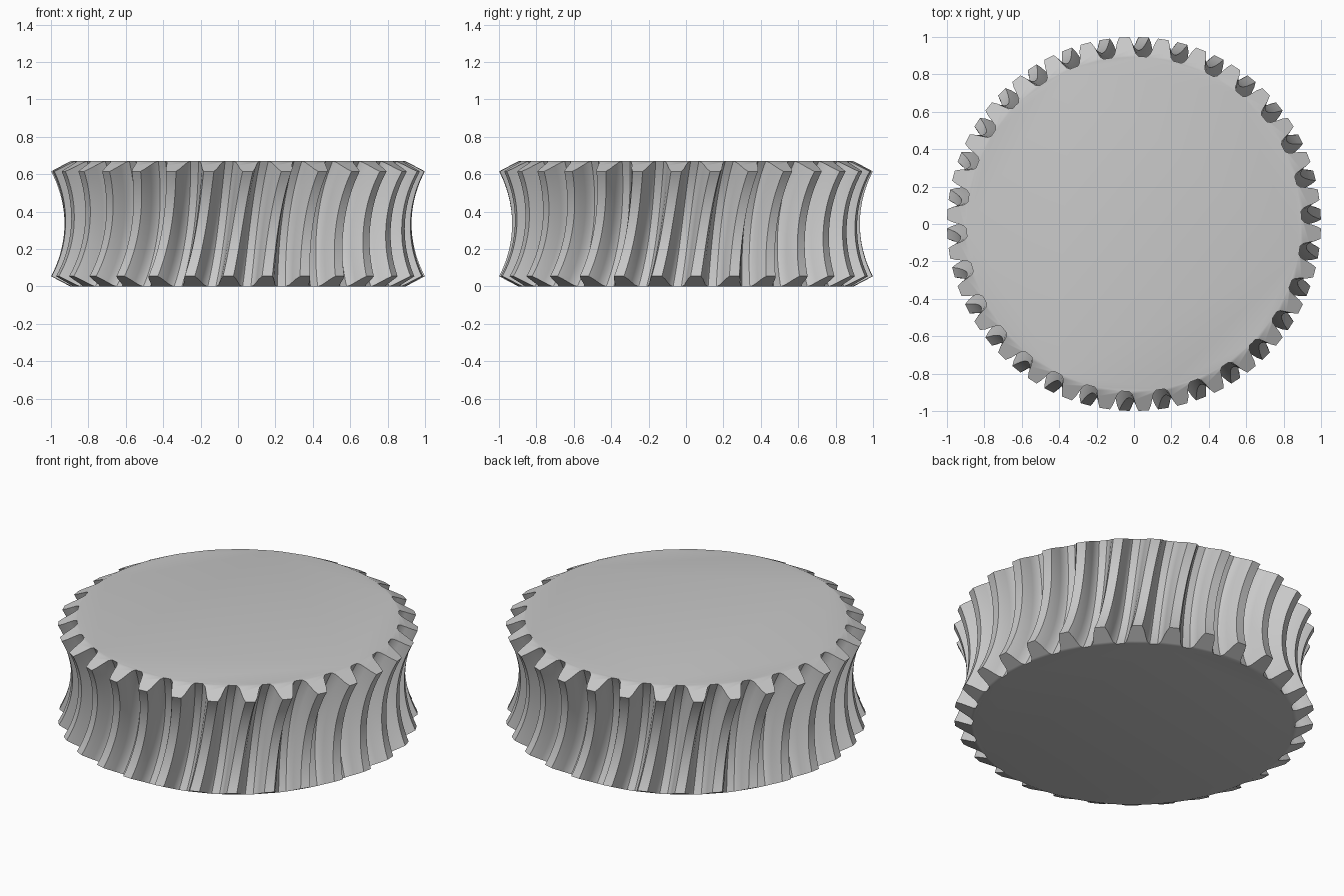
import bpy, bmesh
from math import sin, cos, asin, radians, pi

cube = bpy.data.objects.get("Cube")
if cube:
    bpy.data.objects.remove(cube, do_unlink=True)

TEETH = 30
HALF_H = 0.335            # half of the wheel's height
THROAT = 1.53             # distance from wheel axis to throat arc centre
ROOT_R = 0.717            # throat arc radius at the tooth roots
TWIST = radians(3)        # helix turn from mid-height to each end
LAYERS = 24
PHI = asin(HALF_H / ROOT_R)

# One tooth section: angle in degrees from tooth centre, height above root
flank = [(-4.6, 0), (-3.6, 0.016), (-2.95, 0.05), (-2.4, 0.085), (-1.6, 0.117)]
section = flank + [(-a, h) for a, h in reversed(flank)] + [(6, 0)]
n_sec = len(section)
last_root = n_sec - 2

bm = bmesh.new()

# Sweep the toothed outline along the concave throat arc
rings = []
for k in range(LAYERS + 1):
    t = 2 * k / LAYERS - 1
    phi = PHI * t
    ring = []
    for i in range(TEETH):
        centre = -pi / 2 + 2 * pi * i / TEETH + TWIST * t
        for deg, h in section:
            r = THROAT - (ROOT_R - h) * cos(phi)
            z = HALF_H + (ROOT_R - h) * sin(phi)
            a = centre + radians(deg)
            ring.append(bm.verts.new((r * cos(a), r * sin(a), z)))
    rings.append(ring)

count = TEETH * n_sec
for low, high in zip(rings, rings[1:]):
    for j in range(count):
        n = (j + 1) % count
        bm.faces.new((low[j], low[n], high[n], high[j]))

# Flat discs and bevelled tooth ends, top and bottom
for ring in (rings[0], rings[-1]):
    bm.faces.new([v for j, v in enumerate(ring)
                  if j % n_sec in (0, last_root, n_sec - 1)])
    for i in range(TEETH):
        start = i * n_sec
        bm.faces.new(ring[start:start + last_root + 1])

bmesh.ops.recalc_face_normals(bm, faces=bm.faces[:])
mesh = bpy.data.meshes.new("worm_wheel")
bm.to_mesh(mesh)
bm.free()

wheel = bpy.data.objects.new("worm_wheel", mesh)
bpy.context.collection.objects.link(wheel)

# Plain grey metal
grey = bpy.data.materials.new("light_grey")
grey.use_nodes = True
colour = (0.58, 0.58, 0.58, 1)
grey.diffuse_color = colour
grey.node_tree.nodes["Principled BSDF"].inputs["Base Color"].default_value = colour
mesh.materials.append(grey)

# Smooth flanks, crisp tooth edges
bpy.ops.object.select_all(action='DESELECT')
wheel.select_set(True)
bpy.context.view_layer.objects.active = wheel
bpy.ops.object.shade_smooth_by_angle(angle=radians(30))
